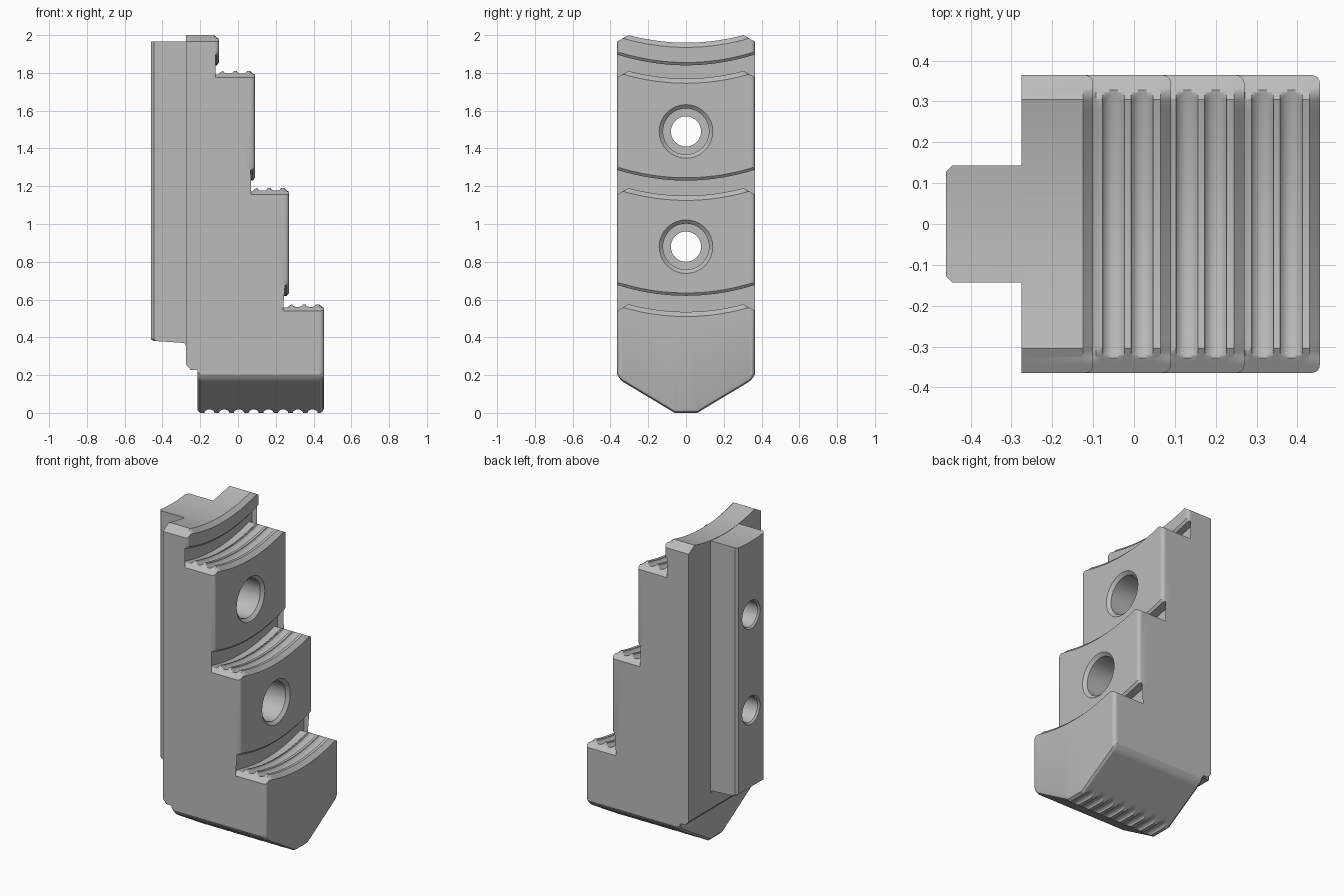
import bpy, bmesh, math

if "Cube" in bpy.data.objects:
    bpy.data.objects.remove(bpy.data.objects["Cube"], do_unlink=True)

HALF = 0.365      # half width of the jaw
FLAT = 0.305      # where the side chamfers start
SAG = 0.04        # depth of the curved gripping faces
HEAD_TOP = 2.0

steel = bpy.data.materials.new("machined_steel")
steel.use_nodes = True
steel.diffuse_color = (0.5, 0.5, 0.5, 1)
steel.node_tree.nodes["Principled BSDF"].inputs["Base Color"].default_value = (0.5, 0.5, 0.5, 1)


def make_object(name, bm):
    bmesh.ops.recalc_face_normals(bm, faces=bm.faces)
    mesh = bpy.data.meshes.new(name)
    bm.to_mesh(mesh)
    bm.free()
    mesh.materials.append(steel)
    ob = bpy.data.objects.new(name, mesh)
    bpy.context.collection.objects.link(ob)
    return ob


def skin(name, rings):
    """Join equal closed rings into a capped solid."""
    bm = bmesh.new()
    loops = [[bm.verts.new(p) for p in ring] for ring in rings]
    for a, b in zip(loops, loops[1:]):
        for i in range(len(a)):
            j = (i + 1) % len(a)
            bm.faces.new((a[i], a[j], b[j], b[i]))
    caps = [bm.faces.new(loops[0]), bm.faces.new(loops[-1])]
    bmesh.ops.triangulate(bm, faces=caps)
    return make_object(name, bm)


# Rules that shift each profile point with the distance from the middle plane
def arc(y):
    return SAG * (y / FLAT) ** 2


def top(base, dz, y):
    limit = base - 0.035 * max(0, y - FLAT) / (HALF - FLAT)
    z = base + dz - SAG + arc(y)
    return min(z, limit) if y > FLAT - 0.001 else z


def vee(y):
    return max(0, y - 0.06) * 0.6 + 0.02 * max(0, (y - 0.33) / 0.035) ** 2


def front_round(y, r=0.02):
    t = min(r, max(0, y - HALF + r))
    return r - math.sqrt(r * r - t * t)


def groove(cx, half, depth, n=8):
    """Rounded groove as (x, dz) from low x to high x."""
    return [(cx - half * math.cos(math.pi * i / n), -depth * math.sin(math.pi * i / n))
            for i in range(n + 1)]


def body_profile(y):
    pts = [(-0.275, top(HEAD_TOP, 0, y))]
    nose = front_round(y)

    def front_edge(f, base):
        pts.append((f - 0.025, top(base, 0, y)))
        pts.append((f - nose, top(base, -0.025, y)))

    def overhang(f, wall, low):
        z = low + arc(y)
        pts.extend([(f - nose, z + 0.015), (f - 0.012 - nose, z), (wall, z)])

    def step(f, base):
        wall = f - 0.245
        shape = [(wall, -0.025), (wall + 0.05, -0.025), (wall + 0.062, -0.008), (wall + 0.075, 0)]
        shape += groove(f - 0.14, 0.027, 0.02) + groove(f - 0.07, 0.027, 0.02)
        pts.extend((x, top(base, dz, y)) for x, dz in shape)
        front_edge(f, base)

    front_edge(-0.1, HEAD_TOP)
    low = 1.84
    previous = -0.1
    for f, base, next_low in ((0.09, 1.81, 1.23), (0.27, 1.19, 0.62), (0.455, 0.575, None)):
        overhang(previous, f - 0.245, low)
        step(f, base)
        previous, low = f, next_low
    # Pointed foot with a serrated tip
    v = vee(y)
    pts.extend([(0.455 - nose, v + 0.025), (0.449 - nose, v + 0.008), (0.435, v)])
    for i in range(8):
        for x, dz in reversed(groove(0.395 - 0.078 * i, 0.027, 0.018)):
            pts.append((x, max(v, -dz)))
    pts.extend([(-0.2, v), (-0.215, v + 0.015), (-0.215, 0.228), (-0.25, 0.228), (-0.275, 0.255)])
    return pts


def mirrored(half):
    return [-y for y in reversed(half) if y > 0] + half


stations = mirrored([0, 0.03, 0.06, 0.067, 0.075, 0.083, 0.092, 0.12, 0.16, 0.2, 0.24, 0.28, FLAT,
                     0.31, 0.316, 0.322, 0.328, 0.335, 0.345, 0.352, 0.358, 0.362, HALF])
jaw = skin("stepped_jaw", [[(x, y, z) for x, z in body_profile(abs(y))] for y in stations])


# Guide rail along the back
def rail_ring(y):
    back = -0.46 + max(0, abs(y) - 0.128)
    z = top(HEAD_TOP, -0.002, abs(y))
    return [(back, y, z), (-0.2, y, z), (-0.2, y, 0.355), (-0.275, y, 0.355), (-0.283, y, 0.37),
            (-0.3, y, 0.38), (back + 0.012, y, 0.38), (back, y, 0.39)]


rail = skin("guide_rail", [rail_ring(y) for y in mirrored([0, 0.03, 0.06, 0.1, 0.128, 0.143])])


# Stepped bolt holes
def bolt_hole(name, face, z, sides=32):
    floor = face - 0.27
    path = [(-0.6, 0.09), (-0.46, 0.09), (-0.45, 0.08), (floor, 0.08), (floor + 0.001, 0.122),
            (face - 0.018, 0.122), (face, 0.142), (face + 0.1, 0.142)]
    turn = [2 * math.pi * i / sides for i in range(sides)]
    return skin(name, [[(x, r * math.cos(a), z + r * math.sin(a)) for a in turn] for x, r in path])


def combine(tool, operation):
    tool.hide_render = True
    mod = jaw.modifiers.new(operation.lower(), "BOOLEAN")
    mod.operation = operation
    mod.solver = "EXACT"
    mod.object = tool
    bpy.context.view_layer.objects.active = jaw
    bpy.ops.object.modifier_apply(modifier=mod.name)
    bpy.data.objects.remove(tool, do_unlink=True)


combine(rail, "UNION")
combine(bolt_hole("upper_hole", 0.09, 1.49), "DIFFERENCE")
combine(bolt_hole("lower_hole", 0.27, 0.88), "DIFFERENCE")

# Smooth curves, sharp machined edges
bpy.ops.object.select_all(action="DESELECT")
jaw.select_set(True)
bpy.context.view_layer.objects.active = jaw
bpy.ops.object.shade_smooth_by_angle(angle=math.radians(25))
